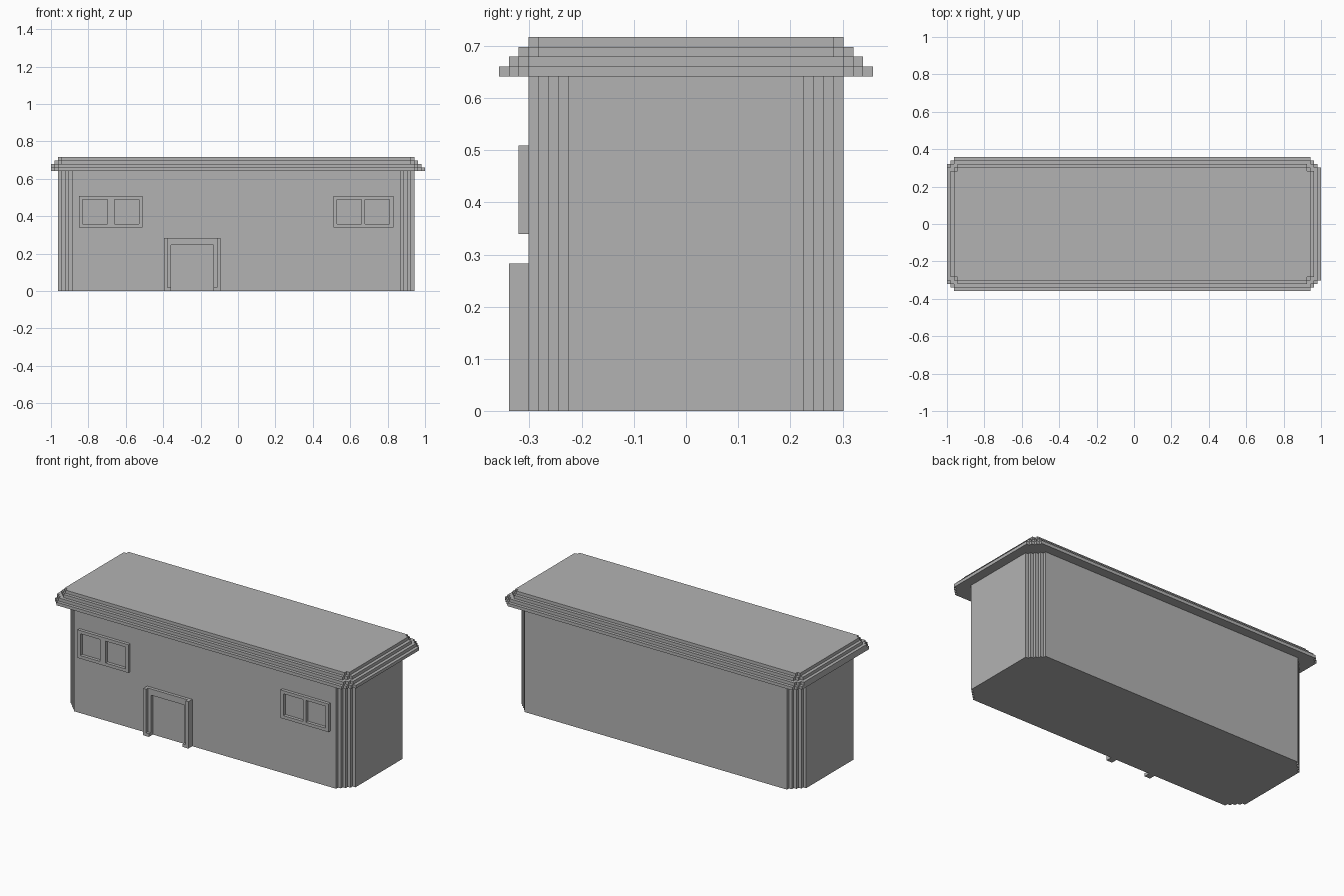
import bpy
import bmesh

if "Cube" in bpy.data.objects:
    bpy.data.objects.remove(bpy.data.objects["Cube"], do_unlink=True)

U = 2 / 106          # one block step
LEFT_LIMIT = -53     # eaves are trimmed here

grey = bpy.data.materials.new("plain_grey")
grey.use_nodes = True
grey.diffuse_color = (0.45, 0.45, 0.45, 1)
grey.node_tree.nodes["Principled BSDF"].inputs["Base Color"].default_value = grey.diffuse_color


def finish(name, bm):
    bmesh.ops.recalc_face_normals(bm, faces=bm.faces)
    mesh = bpy.data.meshes.new(name)
    bm.to_mesh(mesh)
    bm.free()
    mesh.materials.append(grey)
    obj = bpy.data.objects.new(name, mesh)
    bpy.context.collection.objects.link(obj)
    return obj


def extrude(name, outline, bottom, top):
    bm = bmesh.new()
    face = bm.faces.new([bm.verts.new((x * U, y * U, bottom * U)) for x, y in outline])
    result = bmesh.ops.extrude_face_region(bm, geom=[face], use_keep_orig=True)
    moved = [v for v in result["geom"] if isinstance(v, bmesh.types.BMVert)]
    bmesh.ops.translate(bm, verts=moved, vec=(0, 0, (top - bottom) * U))
    return finish(name, bm)


def stepped_outline(x0, x1, y, steps):
    """Rectangle whose corners are cut as a staircase."""
    corner = [(0, steps)]
    for i in range(1, steps + 1):
        corner += [(i, steps - i + 1), (i, steps - i)]
    back = corner[::-1]
    pts = [(x1 - a, b - y) for a, b in back]
    pts += [(x1 - a, y - b) for a, b in corner]
    pts += [(x0 + a, y - b) for a, b in back]
    pts += [(x0 + a, b - y) for a, b in corner]
    outline = []
    for px, py in pts:
        p = (max(px, LEFT_LIMIT), py)
        if p not in outline:
            outline.append(p)
    return outline


def boxes(name, spans, depth):
    """Boxes standing out from the front wall; spans are x0, x1, z0, z1."""
    bm = bmesh.new()
    for x0, x1, z0, z1 in spans:
        made = bmesh.ops.create_cube(bm, size=U)["verts"]
        bmesh.ops.scale(bm, verts=made, vec=(x1 - x0, depth, z1 - z0))
        centre = ((x0 + x1) / 2 * U, -(WALL + depth / 2) * U, (z0 + z1) / 2 * U)
        bmesh.ops.translate(bm, verts=made, vec=centre)
    return finish(name, bm)


WALL, EAVES = 16, 34

# Walls with stepped corners
extrude("walls", stepped_outline(-51, 50, WALL, 4), 0, EAVES)

# Roof, each course smaller than the one below
for i, steps in enumerate((3, 2, 2, 1)):
    out = 3 - i
    extrude(f"roof_course_{i + 1}", stepped_outline(-51 - out, 50 + out, WALL + out, steps),
            EAVES + i, EAVES + i + 1)


# Window frames: outer border and one mullion
def window(name, x0, x1, m0, m1, z0=18, z1=27):
    boxes(name, [(x0, x1, z0, z0 + 1), (x0, x1, z1 - 1, z1),
                 (x0, x0 + 1, z0 + 1, z1 - 1), (m0, m1, z0 + 1, z1 - 1),
                 (x1 - 1, x1, z0 + 1, z1 - 1)], 1)


window("right_window_frame", -45, -27, -37, -35)
window("left_window_frame", 27, 44, 35, 36)

# Door surround: shallow inner frame, deeper outer posts and feet
boxes("door_inner_frame", [(-20, -19, 1, 13), (-7, -6, 1, 13), (-20, -6, 13, 15)], 1)
boxes("door_posts", [(-21, -20, 1, 15), (-6, -5, 1, 15)], 2)
boxes("door_feet", [(-21, -19, 0, 1), (-7, -5, 0, 1)], 2)
